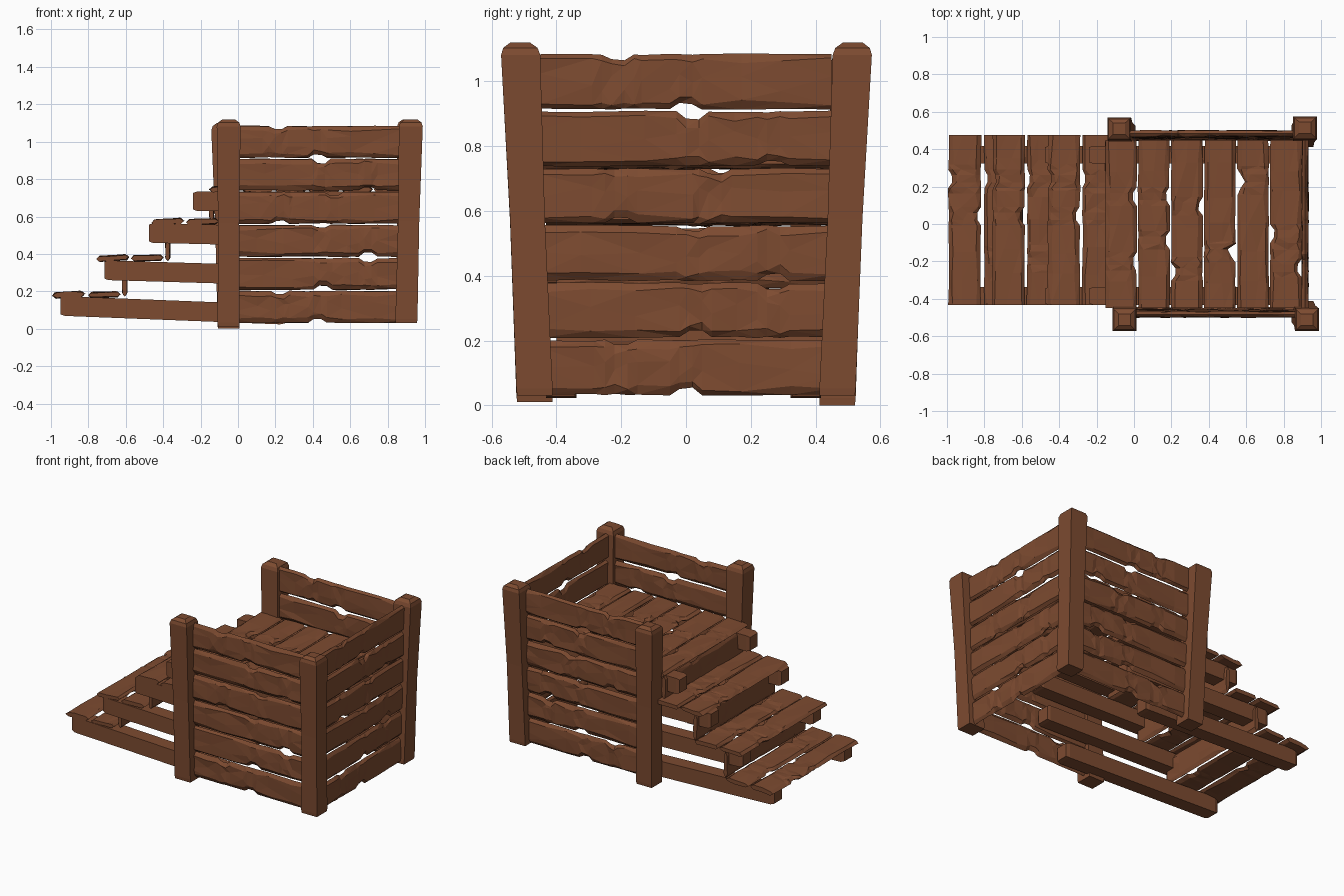
import bpy, bmesh, random
from mathutils import Vector, Matrix

random.seed(7)
cube = bpy.data.objects.get("Cube")
if cube:
    bpy.data.objects.remove(cube, do_unlink=True)

wood = bpy.data.materials.new("warm_brown_wood")
wood.use_nodes = True
BROWN = (0.205, 0.070, 0.030, 1)
wood.diffuse_color = BROWN
wood.node_tree.nodes["Principled BSDF"].inputs["Base Color"].default_value = BROWN


def loft(name, rings):
    """Skin a list of equal-length point rings and close both ends."""
    bm = bmesh.new()
    loops = [[bm.verts.new(p) for p in ring] for ring in rings]
    n = len(loops[0])
    for a, b in zip(loops, loops[1:]):
        for i in range(n):
            j = (i + 1) % n
            bm.faces.new((a[i], a[j], b[j], b[i]))
    bm.faces.new(loops[0])
    bm.faces.new(loops[-1])
    bmesh.ops.triangulate(bm, faces=bm.faces[:])
    bmesh.ops.recalc_face_normals(bm, faces=bm.faces[:])
    mesh = bpy.data.meshes.new(name)
    bm.to_mesh(mesh)
    bm.free()
    mesh.materials.append(wood)
    obj = bpy.data.objects.new(name, mesh)
    bpy.context.collection.objects.link(obj)
    return obj


def plank(name, centre, along, across, length, width, thick, notches=()):
    """Worn board; each notch is (position, side, depth) with side -1 or 1."""
    along, across = Vector(along).normalized(), Vector(across).normalized()
    normal = along.cross(across)
    half = length / 2
    stations = {-half, half}
    for k in range(1, 6):
        stations.add(-half + length * k / 6 + random.uniform(-0.03, 0.03))
    for pos, side, depth in notches:
        stations = {s for s in stations if abs(s - pos) > 0.06 or abs(s) == half}
        stations |= {pos - 0.05, pos - 0.02, pos + 0.02, pos + 0.05}
    rings = []
    for s in sorted(stations):
        edge = {-1: -width / 2 + random.uniform(0, 0.006),
                1: width / 2 - random.uniform(0, 0.006)}
        for pos, side, depth in notches:
            if abs(s - pos) < 0.03:
                edge[side] -= side * depth
        lo, hi = edge[-1], edge[1]
        bevel = random.uniform(0.012, 0.03)
        mid = random.uniform(-0.03, 0.03)
        section = [(lo, 0)]
        for face in (1, -1):
            row = [(v, face * (thick / 2 - random.uniform(0, 0.008)))
                   for v in (lo + bevel, mid, hi - bevel)]
            section += row + [(hi, 0)] if face == 1 else row[::-1]
        rings.append([Vector(centre) + along * s + across * v + normal * w
                      for v, w in section])
    return loft(name, rings)


def timber(name, start, end, size_u, size_v, u, v, stages):
    """Square timber; each stage is (fraction along, scale of section)."""
    start, end, u, v = map(Vector, (start, end, u, v))
    rings = []
    for t, scale in stages:
        c = start.lerp(end, t)
        rings.append([c + u * (a * size_u * scale / 2) + v * (b * size_v * scale / 2)
                      for a, b in ((-1, -1), (1, -1), (1, 1), (-1, 1))])
    return loft(name, rings)


X, Y, Z = Vector((1, 0, 0)), Vector((0, 1, 0)), Vector((0, 0, 1))

# Leaning corner posts with chipped tips
posts = {
    "front_right_post": ((-0.05, -0.467, 0.01), (-0.05, -0.512, 1.12)),
    "back_right_post": ((-0.05, 0.467, 0.0), (-0.08, 0.51, 1.10)),
    "front_left_post": ((0.90, -0.467, 0.03), (0.925, -0.512, 1.12)),
    "back_left_post": ((0.90, 0.467, 0.03), (0.915, 0.515, 1.12)),
}
for name, (low, high) in posts.items():
    timber(name, low, high, 0.118, 0.112, X, Y,
           ((0, 0.97), (0.02, 1.0), (0.5, 0.96), (0.965, 1.08), (0.985, 0.95), (1, 0.55)))

# Three plank walls, six boards each
PITCH = 0.1765
NOTCHES = [
    [(0.0, -1, 0.02), (-0.2, 1, 0.015)],
    [(0.03, -1, 0.02), (0.27, 1, 0.02)],
    [(0.27, -1, 0.02), (0.02, 1, 0.015)],
    [(-0.2, -1, 0.015), (0.09, 1, 0.018)],
    [(0.27, -1, 0.015), (0.02, 1, 0.022)],
    [(0.0, -1, 0.016), (-0.21, 1, 0.016)],
]
for i, notches in enumerate(NOTCHES):
    z = 0.117 + i * PITCH
    lean = 0.464 + 0.004 * i
    for name, side in (("front", -1), ("back", 1)):
        plank(f"{name}_wall_plank_{i + 1}", (0.425, side * lean, z),
              X, Z, 0.93, 0.174, 0.04, notches)
    plank(f"left_wall_plank_{i + 1}", (0.915, 0, z), Y, Z, 0.90, 0.174, 0.04, notches)

# Floor boards at the top of the stairs
for i in range(6):
    marks = [(random.uniform(-0.3, 0.3), random.choice((-1, 1)), 0.02) for _ in range(2)]
    plank(f"floor_plank_{i + 1}", (-0.07 + i * 0.1765, 0.0, 0.745),
          Y, X, 0.90, 0.174, 0.035, marks)

# Stair treads, two boards per step
steps = [(-0.905, -0.715, 0.182), (-0.67, -0.485, 0.378), (-0.375, -0.19, 0.572)]
for i, (outer, inner, z) in enumerate(steps):
    for part, x in (("outer", outer), ("inner", inner)):
        marks = [(random.choice((0.02, -0.22)), 1, 0.02), (0.22, -1, 0.016)]
        tilted = (1, 0, 0.06 if part == "outer" else 0.03)
        plank(f"step_{i + 1}_{part}_tread", (x, 0.022, z), Y, tilted,
              0.91, 0.178, 0.036, marks)

# Upright riser boards behind each step
for i, (x, low, high) in enumerate(((-0.605, 0.17, 0.35), (-0.375, 0.36, 0.55),
                                    (-0.14, 0.57, 0.735))):
    plank(f"riser_{i + 1}", (x, 0.02, (low + high) / 2), Y, Z,
          0.84, high - low, 0.03, [(0.1, 1, 0.015)])

# Paired bearers under each step and under the floor
bearers = [(-0.95, 0.25, 0.122, 0.075), (-0.715, 0.4, 0.313, 0.28),
           (-0.475, 0.45, 0.512, 0.49), (-0.24, 0.9, 0.682, 0.68)]
for i, (x0, x1, z0, z1) in enumerate(bearers):
    for name, y in (("front", -0.385), ("back", 0.37)):
        timber(f"{name}_bearer_{i + 1}", (x0, y, z0), (x1, y, z1), 0.095, 0.105, Y, Z,
               ((0, 0.85), (0.02, 1.0), (0.98, 1.0), (1, 0.88)))
